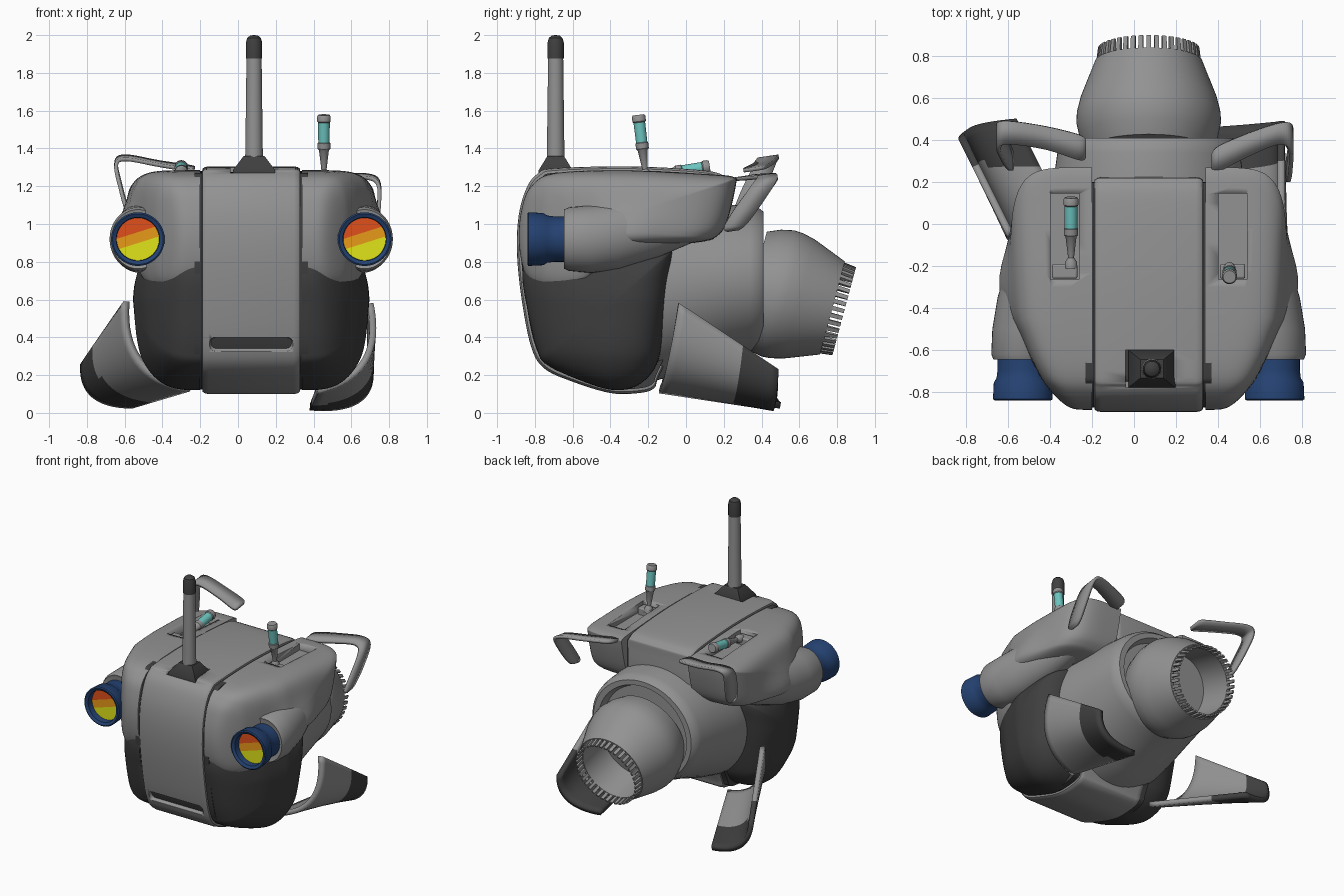
import bpy, bmesh, math
from mathutils import Vector

if "Cube" in bpy.data.objects:
    bpy.data.objects.remove(bpy.data.objects["Cube"])

CX = 0.07  # symmetry plane of the body


def material(name, c):
    m = bpy.data.materials.new(name)
    m.diffuse_color = (*c, 1)
    m.use_nodes = True
    m.node_tree.nodes["Principled BSDF"].inputs["Base Color"].default_value = m.diffuse_color
    return m


GREY = material("hull grey", (0.29, 0.29, 0.29))
DARK = material("dark panel", (0.05, 0.05, 0.05))
BLUE = material("lamp blue", (0.018, 0.055, 0.17))
TEAL = material("teal grip", (0.15, 0.55, 0.52))
RED = material("lens red orange", (0.75, 0.08, 0.012))
ORANGE = material("lens orange", (0.8, 0.32, 0.01))
YELLOW = material("lens yellow", (0.75, 0.78, 0.01))


def make(name, verts, faces, mats, angle=40, rule=None):
    me = bpy.data.meshes.new(name)
    me.from_pydata([tuple(v) for v in verts], [], faces)
    bm = bmesh.new()
    bm.from_mesh(me)
    bmesh.ops.remove_doubles(bm, verts=bm.verts, dist=1e-5)
    bmesh.ops.recalc_face_normals(bm, faces=bm.faces)
    bm.to_mesh(me)
    bm.free()
    for m in mats:
        me.materials.append(m)
    if rule:
        for p in me.polygons:
            p.material_index = rule(p.center)
    me.shade_smooth()
    me.set_sharp_from_angle(angle=math.radians(angle))
    ob = bpy.data.objects.new(name, me)
    bpy.context.collection.objects.link(ob)
    return ob


def spline(pts, n=6, closed=True):
    pts, out, k = [Vector(p) for p in pts], [], len(pts)
    at = (lambda i: pts[i % k]) if closed else (lambda i: pts[max(0, min(k - 1, i))])
    for i in range(k if closed else k - 1):
        a, b, c, d = at(i - 1), at(i), at(i + 1), at(i + 2)
        for j in range(n):
            t = j / n
            out.append(0.5 * (2 * b + (c - a) * t + (2 * a - 5 * b + 4 * c - d) * t * t
                              + (3 * b - a - 3 * c + d) * t ** 3))
    return out if closed else out + [pts[-1]]


def loft(name, rings, mat, angle=40):
    n = len(rings[0])
    verts = [v for r in rings for v in r]
    faces = [(i * n + j, i * n + (j + 1) % n, (i + 1) * n + (j + 1) % n, (i + 1) * n + j)
             for i in range(len(rings) - 1) for j in range(n)]
    faces += [tuple(range(n)), tuple(range(len(verts) - n, len(verts)))]
    return make(name, verts, faces, [mat], angle)


def lathe(name, profile, origin, axis, mat, n=40, angle=35):
    q = Vector(axis).to_track_quat('Z', 'Y')
    rings = [[Vector(origin) + q @ Vector((max(r, 0.001) * math.cos(2 * math.pi * k / n),
              max(r, 0.001) * math.sin(2 * math.pi * k / n), d)) for k in range(n)] for r, d in profile]
    return loft(name, rings, mat, angle)


def box(name, lo, hi, mat, bevel=0.0):
    v = [(x, y, z) for x in (lo[0], hi[0]) for y in (lo[1], hi[1]) for z in (lo[2], hi[2])]
    ob = make(name, v, [(0, 1, 3, 2), (4, 6, 7, 5), (0, 4, 5, 1), (2, 3, 7, 6), (0, 2, 6, 4), (1, 5, 7, 3)], [mat])
    if bevel:
        b = ob.modifiers.new("round", 'BEVEL')
        b.width, b.segments = bevel, 4
    return ob


def cut(target, cutter):
    cutter.hide_render = True
    cutter.display_type = 'WIRE'
    m = target.modifiers.new("cut", 'BOOLEAN')
    m.operation, m.object, m.solver = 'DIFFERENCE', cutter, 'EXACT'


def lerp_table(tab, x):
    for (a, va), (b, vb) in zip(tab, tab[1:]):
        if x <= b:
            t = max(0, (x - a) / (b - a))
            return va + (vb - va) * t
    return tab[-1][1]


def inflate(name, outline, centre, depth, p, mat, s):
    """Side shell: an outline in (y, z) swelling sideways from x0."""
    pts, c, n, N, x0 = spline(outline), Vector(centre), 0, 22, 0.27
    n, rings = len(pts), []
    for k in range(N + 1):
        t = max(0.01, 1 - (1 - k / N) ** 2.5)
        h = (1 - t ** p) ** (1 / p) if t < 1 else 0
        ring = []
        for q in pts:
            w = c + (q - c) * t
            ring.append((CX + s * (x0 + h * depth(w.x, w.y)), w.x, w.y))
        rings.append(ring)
    return loft(name, rings, mat, 50)


# central slab with a dark seam core behind its edges
slab_profile = spline([(-.7, 1.295), (-.3, 1.305), (.08, 1.285), (.2, 1.255), (.22, 1.2), (.2, .9), (0, .5),
                       (-.14, .2), (-.17, .13), (-.25, .105), (-.4, .105), (-.6, .165), (-.75, .235),
                       (-.82, .35), (-.87, .6), (-.895, .85), (-.885, 1.05), (-.84, 1.2), (-.78, 1.27)])


def slab(name, stations, mat):
    mid = Vector((-.35, .72))
    return loft(name, [[(CX + x, *(mid + (q - mid) * (1 - g))) for q in slab_profile] for x, g in stations], mat, 40)


centre = slab("central_slab", [(-.26, .045), (-.257, .02), (-.245, .006), (-.225, 0),
                               (.225, 0), (.245, .006), (.257, .02), (.26, .045)], GREY)
slab("seam_core", [(-.3, .04), (.3, .04)], DARK)
cut(centre, box("grille_cutter", (CX - .22, -.95, .325), (CX + .22, -.79, .4), GREY, .03))
cut(centre, box("mast_recess_cutter", (CX - .11, -.78, 1.26), (CX + .12, -.6, 1.5), GREY))

# rear engine housing
loft("engine_housing", [[(CX + w * math.cos(a), y, zc + h * math.sin(a))
                         for a in [2 * math.pi * k / 64 for k in range(64)]]
                        for y, zc, w, h in [(-.4, .65, .48, .48), (-.2, .66, .5, .5), (0, .67, .48, .455),
                                            (.2, .695, .455, .41), (.34, .71, .435, .385), (.385, .71, .425, .375),
                                            (.41, .71, .4, .355), (.41, .7, .36, .33), (.36, .7, .34, .31)]], GREY)

# exhaust nozzle, tilted down, with a ring of teeth
axis = Vector((0, .966, -.259))
base = Vector((CX, .437, .646))
lathe("nozzle", [(.30, -.09), (.33, -.02), (.345, .05), (.342, .1), (.325, .17), (.255, .35), (.228, .35),
                 (.225, .1), (0, .1)], base, axis, GREY, 64)
q = axis.to_track_quat('Z', 'Y')
tv, tf = [], []
for k in range(40):
    o = len(tv)
    for d in (.33, .415):
        for r, da in ((.23, -.045), (.23, .045), (.252 - (d - .33) * .12, .045), (.252 - (d - .33) * .12, -.045)):
            a = 2 * math.pi * k / 40 + da
            tv.append(base + q @ Vector((r * math.cos(a), r * math.sin(a), d)))
    tf += [tuple(o + i for i in f) for f in ((0, 1, 2, 3), (4, 5, 6, 7), (0, 1, 5, 4), (1, 2, 6, 5), (2, 3, 7, 6), (3, 0, 4, 7))]
make("nozzle_teeth", tv, tf, [GREY])

# side shells, dark lower panels, lamp pods
upper = [(-.69, 1.27), (-.3, 1.285), (.1, 1.265), (.25, 1.25), (.265, 1.21), (.22, 1.02), (.17, .94), (.08, .905),
         (-.2, .88), (-.38, .87), (-.45, .83), (-.49, .71), (-.56, .645), (-.68, .63), (-.8, .67), (-.86, .76),
         (-.885, .92), (-.87, 1.08), (-.82, 1.2)]
lower = [(-.5, .95), (-.2, .9), (-.08, .88), (-.06, .84), (-.08, .7), (-.13, .35), (-.17, .23), (-.25, .15),
         (-.36, .12), (-.5, .15), (-.73, .25), (-.79, .34), (-.84, .55), (-.865, .75), (-.8, .9)]


def upper_depth(y, z):
    d = lerp_table([(-.9, .14), (-.75, .24), (-.64, .29), (-.45, .36), (-.2, .38), (.05, .395), (.3, .4)], y)
    return d + .07 * math.exp(-((y + .3) / .2) ** 2 - ((z - .95) / .15) ** 2)


def lower_depth(y, z):
    d = lerp_table([(-.9, .16), (-.75, .23), (-.6, .29), (-.4, .345), (0, .36)], y)
    return d * lerp_table([(.1, .85), (.3, .96), (.6, 1.03), (.8, 1.0), (1, .95)], z)


for s, side in ((1, "right"), (-1, "left")):
    shell = inflate(side + "_upper_shell", upper, (-.5, .98), upper_depth, 5, GREY, s)
    inflate(side + "_lower_panel", lower, (-.45, .53), lower_depth, 3.2, DARK, s)
    sx = CX + s * .4
    cut(shell, box(side + "_slot_cutter", (sx - .068, -.265, 1.215), (sx + .068, .145, 1.5), GREY))
    box(side + "_slot_block", (sx - .06, -.26, 1.2), (sx + .06, -.19, 1.265), GREY, .01)
    # pod fairing flowing back from the lamp
    loft(side + "_lamp_pod", [[(CX + s * (o + r * math.cos(a)), y, z + 1.12 * r * math.sin(a))
                               for a in [2 * math.pi * k / 40 for k in range(40)]]
                              for y, o, z, r in [(-.64, .6, .92, .125), (-.645, .6, .92, .14), (-.62, .6, .92, .15),
                                                 (-.5, .585, .92, .16), (-.35, .56, .94, .16),
                                                 (-.15, .52, .98, .14), (.05, .48, 1.02, .1)]], GREY)
    # lamp tube and banded lens
    lx = CX + s * .6
    lathe(side + "_lamp_tube", [(.12, 0), (.12, .06), (.125, .1), (.138, .12), (.142, .2), (.134, .205),
                                (.115, .195), (.112, .14), (0, .14)], (lx, -.635, .92), (0, -1, 0), BLUE, 48)
    bm = bmesh.new()
    bmesh.ops.create_circle(bm, cap_ends=True, radius=.116, segments=48)
    up = Vector((-.3, .95, 0)).normalized()
    for h in (.035, -.02):
        bmesh.ops.bisect_plane(bm, geom=bm.verts[:] + bm.edges[:] + bm.faces[:], plane_co=up * h, plane_no=up)
    me = bpy.data.meshes.new(side + "_lens")
    bm.to_mesh(me)
    bm.free()
    for m in (RED, ORANGE, YELLOW):
        me.materials.append(m)
    for p in me.polygons:
        h = p.center.dot(up)
        p.material_index = 0 if h > .035 else 1 if h > -.02 else 2
    lens = bpy.data.objects.new(side + "_lens", me)
    lens.location, lens.rotation_euler = (lx, -.787, .92), (math.pi / 2, 0, 0)
    bpy.context.collection.objects.link(lens)


# control sticks: right one upright, left one folded back
def stick(side, pivot, ax):
    lathe(side + "_stick_shaft", [(.03, -.03), (.028, .0), (.014, .02), (.026, .12), (.034, .13), (.034, .16), (.028, .165)], pivot, ax, GREY, 24)
    lathe(side + "_stick_grip", [(.03, .16), (.031, .27)], pivot, ax, TEAL, 24)
    lathe(side + "_stick_cap", [(.03, .268), (.036, .275), (.036, .3), (.03, .31)], pivot, ax, GREY, 24)


stick("right", (.455, -.215, 1.27), (0, -.12, 1))
stick("left", (-.3, -.18, 1.255), (0, 1, .16))

# antenna mast
mx, my = .085, -.69
loft("mast_base", [[(mx + a * h, my + b * h * .8, z) for a, b in ((-1, -1), (1, -1), (1, 1), (-1, 1))]
                   for h, z in ((.112, 1.25), (.112, 1.285), (.055, 1.36))], DARK)
lathe("mast", [(.048, 1.3), (.046, 1.4), (.04, 1.88)], (mx, my, 0), (0, 0, 1), GREY, 32)
lathe("mast_cap", [(.043, 1.875), (.043, 1.96), (.036, 1.985), (.02, 1.998), (0, 2)], (mx, my, 0), (0, 0, 1), DARK, 32)


# curved fins: quadratic arcs at root and tip, dark ends
def fin(name, root, tip):
    def arc(P, u):
        a, b, c = (Vector(p) for p in P)
        return a * (1 - u) ** 2 + b * 2 * u * (1 - u) + c * u * u
    nu, nv = 16, 14
    v = [arc(root, i / nu).lerp(arc(tip, i / nu), j / nv) for j in range(nv + 1) for i in range(nu + 1)]
    f = [(j * (nu + 1) + i, j * (nu + 1) + i + 1, (j + 1) * (nu + 1) + i + 1, (j + 1) * (nu + 1) + i)
         for j in range(nv) for i in range(nu)]
    ob = make(name, v, f, [GREY, DARK], 60, lambda c: int(c.y > .27 + .05 * c.z))
    m = ob.modifiers.new("thick", 'SOLIDIFY')
    m.thickness, m.offset = .035, 0


fin("right_fin", [(.7, -.04, .58), (.78, -.1, .2), (.42, -.14, .12)], [(.70, .49, .23), (.72, .48, .0), (.38, .46, .03)])
fin("left_fin", [(-.59, -.05, .59), (-.62, -.1, .2), (-.25, -.14, .13)], [(-.82, .41, .26), (-.84, .47, .04), (-.56, .5, .04)])


# bent strips above the rear
def strip(name, path):
    pts = spline([p[:3] for p in path], 6, False)
    ws = [w.x for w in spline([(p[3], 0) for p in path], 6, False)]
    v = [p + Vector((0, k * w, k * w * .15)) for p, w in zip(pts, ws) for k in (-1, 1)]
    ob = make(name, v, [(2 * i, 2 * i + 1, 2 * i + 3, 2 * i + 2) for i in range(len(pts) - 1)], [GREY], 60)
    m = ob.modifiers.new("thick", 'SOLIDIFY')
    m.thickness, m.offset = .02, 0


strip("right_strip", [(.37, .29, 1.24, .04), (.40, .31, 1.245, .06), (.55, .38, 1.25, .055), (.69, .43, 1.25, .05),
                      (.745, .41, 1.21, .065), (.745, .32, 1.08, .07), (.735, .26, .99, .06), (.73, .25, .965, .03)])
strip("left_strip", [(-.23, .36, 1.29, .04), (-.26, .365, 1.295, .06), (-.42, .41, 1.32, .055), (-.59, .435, 1.35, .055),
                     (-.645, .42, 1.32, .06), (-.62, .36, 1.19, .065), (-.59, .31, 1.08, .055), (-.58, .3, 1.05, .03)])
